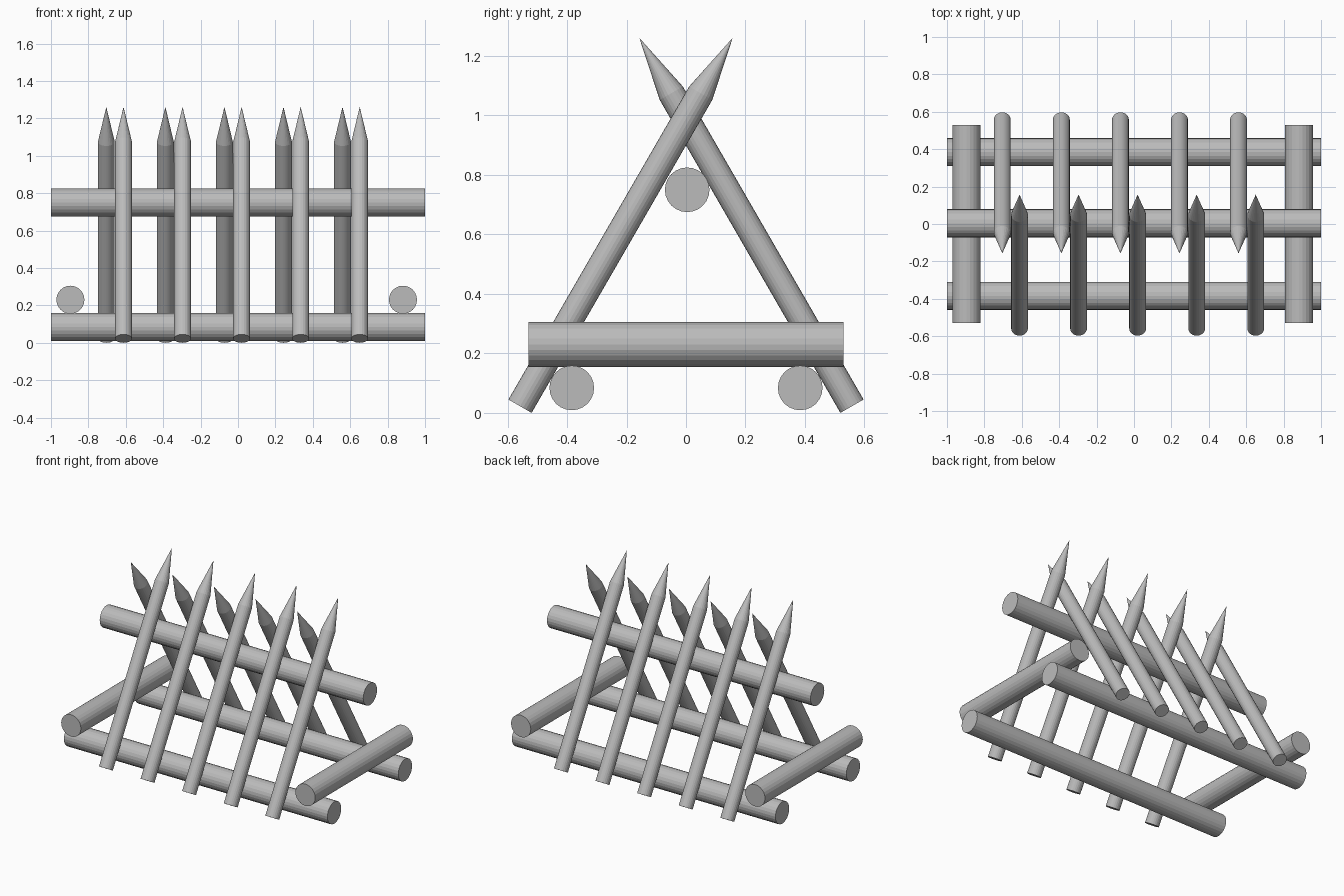
import bpy
import bmesh
from math import radians
from mathutils import Matrix, Vector

cube = bpy.data.objects.get("Cube")
if cube:
    bpy.data.objects.remove(cube, do_unlink=True)

SIDES = 24
LOG_R = 0.075
STAKE_R = 0.045
STAKE_LEN = 1.43
POINT_LEN = 0.215

# Single bare grey material
grey = bpy.data.materials.new("plain_grey")
grey.use_nodes = True
colour = (0.5, 0.5, 0.5, 1)
grey.diffuse_color = colour
grey.node_tree.nodes["Principled BSDF"].inputs["Base Color"].default_value = colour


def pole(name, start, end, radius, point=0):
    """Round pole from start to end, optionally sharpened at the end."""
    start, end = Vector(start), Vector(end)
    axis = end - start
    shaft = axis.length - point
    bm = bmesh.new()
    bmesh.ops.create_cone(bm, cap_ends=True, segments=SIDES, radius1=radius,
                          radius2=radius, depth=shaft,
                          matrix=Matrix.Translation((0, 0, shaft / 2)))
    if point:
        cap = max(bm.faces, key=lambda f: f.calc_center_median().z)
        tip = bmesh.ops.poke(bm, faces=[cap])["verts"][0]
        tip.co.z += point
    mesh = bpy.data.meshes.new(name)
    bm.to_mesh(mesh)
    bm.free()
    mesh.materials.append(grey)
    obj = bpy.data.objects.new(name, mesh)
    obj.location = start
    obj.rotation_euler = axis.to_track_quat("Z", "Y").to_euler()
    bpy.context.collection.objects.link(obj)
    return obj


# Long rails: one ridge and two at the ground
for name, y, z in (("ridge_rail", 0.004, 0.75),
                   ("front_rail", -0.384, 0.084),
                   ("back_rail", 0.384, 0.084)):
    pole(name, (-1, y, z), (1, y, z), LOG_R)

# Cross logs resting on the ground rails
for name, x in (("right_cross_log", -0.896), ("left_cross_log", 0.882)):
    pole(name, (x, -0.53, 0.23), (x, 0.53, 0.23), LOG_R)

# Crossed rows of sharpened stakes, leaning sixty degrees
lean = Vector((0, 0.5, 0.866)) * STAKE_LEN
for row, side, first in (("front", 1, -0.612), ("back", -1, -0.704)):
    for i in range(5):
        base = Vector((first + i * 0.3157, -0.558 * side, 0.0225))
        tip = base + Vector((0, lean.y * side, lean.z))
        pole(f"{row}_stake_{i + 1}", base, tip, STAKE_R, POINT_LEN)
